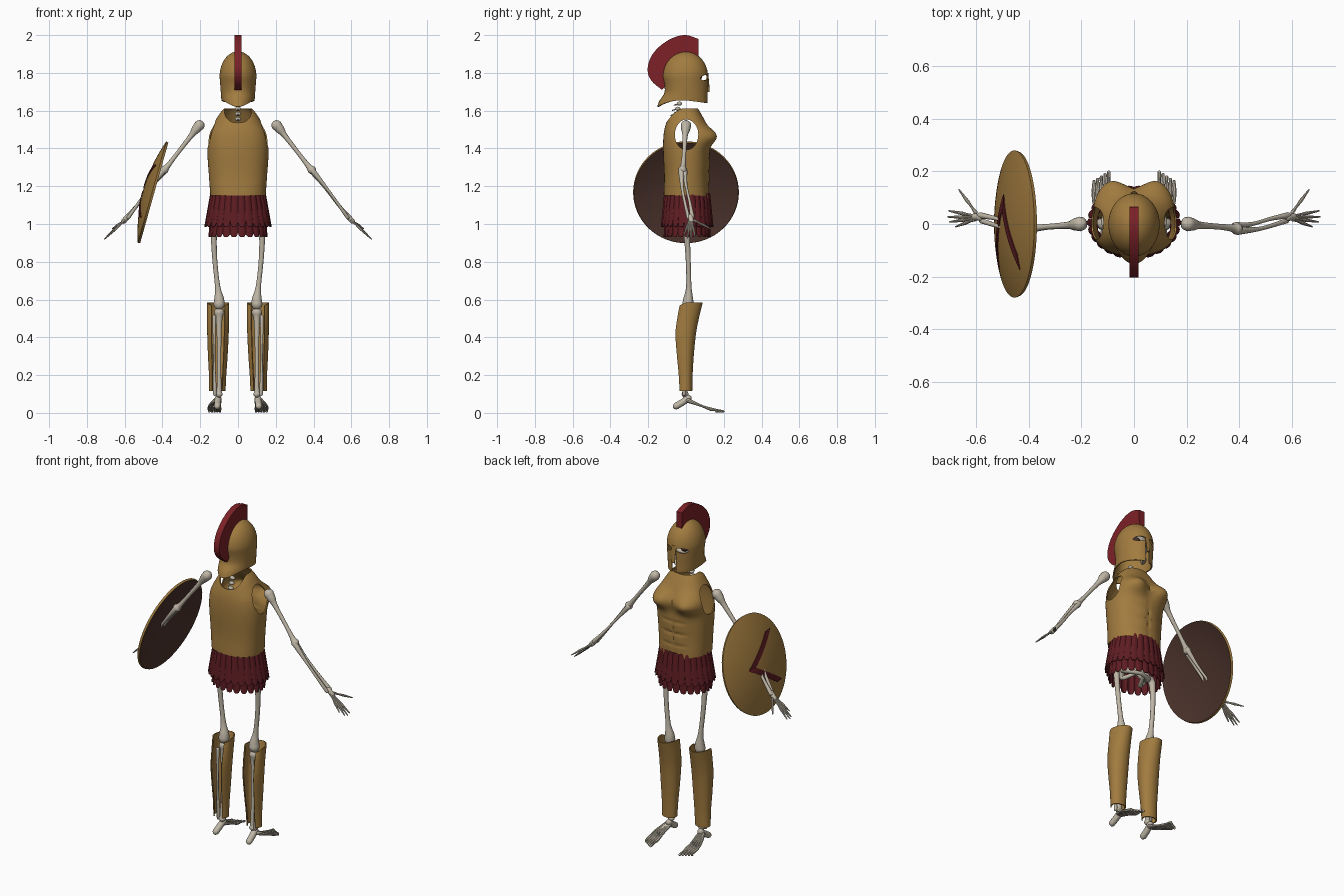
import bpy, bmesh
from math import sin, cos, pi, exp, sqrt, radians
from mathutils import Vector, Matrix

cube = bpy.data.objects.get("Cube")
if cube:
    bpy.data.objects.remove(cube)


def material(name, r, g, b):
    m = bpy.data.materials.new(name)
    m.use_nodes = True
    m.diffuse_color = (r, g, b, 1)
    m.node_tree.nodes["Principled BSDF"].inputs["Base Color"].default_value = (r, g, b, 1)
    return m


BRONZE = material("bronze", .36, .2, .05)
CRIMSON = material("crimson", .2, .015, .02)
MAROON = material("maroon", .11, .012, .016)
BONE = material("bone", .52, .47, .38)
LEATHER = material("dark_leather", .07, .032, .024)


def at(table, z):
    """Smooth interpolation of a table whose first column is the key."""
    n = len(table)
    z = min(max(z, table[0][0]), table[-1][0])
    i = max(k for k in range(n - 1) if table[k][0] <= z)
    a, b, p, q = table[i], table[i + 1], table[max(i - 1, 0)], table[min(i + 2, n - 1)]
    h = b[0] - a[0]
    t = (z - a[0]) / h
    out = []
    for k in range(1, len(a)):
        m0 = h * (b[k] - p[k]) / (b[0] - p[0])
        m1 = h * (q[k] - a[k]) / (q[0] - a[0])
        out.append((2*t**3 - 3*t*t + 1) * a[k] + (t**3 - 2*t*t + t) * m0
                   + (3*t*t - 2*t**3) * b[k] + (t**3 - t*t) * m1)
    return out


def grid(bm, rows, closed=False):
    vs = [[bm.verts.new(p) for p in row] for row in rows]
    n = len(rows[0])
    for r0, r1 in zip(vs, vs[1:]):
        for j in range(n if closed else n - 1):
            k = (j + 1) % n
            bm.faces.new((r0[j], r0[k], r1[k], r1[j]))
    return vs


def bake(ob):
    """Apply modifiers, then fix normals and shading."""
    bpy.context.view_layer.update()
    dg = bpy.context.evaluated_depsgraph_get()
    me = bpy.data.meshes.new_from_object(ob.evaluated_get(dg))
    ob.modifiers.clear()
    ob.data = me
    bm = bmesh.new()
    bm.from_mesh(me)
    bmesh.ops.recalc_face_normals(bm, faces=bm.faces)
    bm.to_mesh(me)
    bm.free()
    me.shade_smooth()
    me.set_sharp_from_angle(angle=radians(40))


def finish(bm, name, mat, thick=0):
    bmesh.ops.remove_doubles(bm, verts=bm.verts, dist=1e-6)
    me = bpy.data.meshes.new(name)
    bm.to_mesh(me)
    bm.free()
    me.materials.append(mat)
    ob = bpy.data.objects.new(name, me)
    bpy.context.scene.collection.objects.link(ob)
    if thick:
        mod = ob.modifiers.new("shell", 'SOLIDIFY')
        mod.thickness, mod.offset = thick, 0
    bake(ob)
    return ob


def cut(ob, kind, loc, rot, scale):
    if kind == "cylinder":
        bpy.ops.mesh.primitive_cylinder_add(vertices=40, radius=1, depth=1, location=loc, rotation=rot)
    else:
        bpy.ops.mesh.primitive_cube_add(size=1, location=loc, rotation=rot)
    cutter = bpy.context.object
    cutter.scale = scale
    cutter.hide_render = True
    cutter.data.materials.append(ob.data.materials[0])
    mod = ob.modifiers.new("hole", 'BOOLEAN')
    mod.operation, mod.solver, mod.object = 'DIFFERENCE', 'EXACT', cutter
    bake(ob)
    bpy.data.objects.remove(cutter)


def bone(bm, pts, side=1, n=10):
    """Round tube with swelling radii and rounded ends; points are x, y, z, radius."""
    table = [(i, *p) for i, p in enumerate(pts)]
    steps = (len(pts) - 1) * 4
    path = [at(table, i / 4) for i in range(steps + 1)]
    path = [(Vector((side * x, y, z)), r) for x, y, z, r in path]
    d0 = (path[0][0] - path[1][0]).normalized()
    d1 = (path[-1][0] - path[-2][0]).normalized()
    (a, ra), (b, rb) = path[0], path[-1]
    ends = ((1, .02), (.87, .5), (.5, .87))
    path = ([(a + d0 * ra * o, ra * f) for o, f in ends] + path
            + [(b + d1 * rb * o, rb * f) for o, f in reversed(ends)])
    rows = []
    for i, (c, r) in enumerate(path):
        d = (path[min(i + 1, len(path) - 1)][0] - path[max(i - 1, 0)][0]).normalized()
        u = d.cross(Vector((.3, 1, .2))).normalized()
        v = d.cross(u)
        rows.append([c + r * (u * cos(2*pi*j/n) + v * sin(2*pi*j/n)) for j in range(n)])
    vs = grid(bm, rows, True)
    bm.faces.new(vs[0])
    bm.faces.new(vs[-1])


def ball(bm, loc, size):
    bmesh.ops.create_uvsphere(bm, u_segments=20, v_segments=12, radius=1,
                              matrix=Matrix.Translation(loc) @ Matrix.Diagonal((*size, 1)))


def power(v, e):
    return (1 if v >= 0 else -1) * abs(v) ** e


# Muscled cuirass: shaped sections with chest and stomach relief
body = [(1.1, .14, .118, .115), (1.15, .143, .118, .115), (1.25, .15, .114, .112), (1.4, .159, .12, .118),
        (1.48, .15, .118, .114), (1.54, .12, .098, .1), (1.585, .092, .075, .082), (1.61, .07, .06, .06)]
rows = []
for i in range(61):
    row = []
    for j in range(128):
        c, s = cos(2*pi*j/128), sin(2*pi*j/128)
        bottom = 1.15 - .035 * max(0, s) ** 8
        top = 1.61 - .075 * max(0, -s) ** 3
        z = bottom + (top - bottom) * i / 60
        w, front, back = at(body, z)
        chest = exp(-((z - 1.465) / .05) ** 2)
        x = w * power(c, .85 - (.45 * chest if s > 0 else 0))
        y = (front if s > 0 else back) * power(s, .85)
        if s > 0:
            y += .042 * chest * exp(-((abs(x) - .085) / .07) ** 2) * min(1, s * 2)
            belly = exp(-(x / .075) ** 4) * exp(-((z - 1.28) / .1) ** 4)
            lines = exp(-(x / .009) ** 2) + sum(exp(-((z - h) / .009) ** 2) for h in (1.21, 1.28, 1.35))
            y += belly * (.007 - .006 * min(lines, 1))
        row.append((x, y, z))
    rows.append(row)
bm = bmesh.new()
grid(bm, rows, True)
cuirass = finish(bm, "cuirass", BRONZE, .007)
cut(cuirass, "cylinder", (0, .003, 1.473), (0, pi/2, 0), (.08, .062, 1))

# Helmet: domed crown, flared neck guard, eye holes and face slot
shell = [(1.61, .08, .106, .152), (1.65, .084, .112, .138), (1.69, .087, .112, .112),
         (1.73, .09, .113, .11), (1.78, .094, .113, .12)]
rows = []
for i in range(41):
    row = []
    for j in range(72):
        c, s = cos(2*pi*j/72), sin(2*pi*j/72)
        low = 1.655 - .015 * max(0, s) - .035 * max(0, -s) ** 3
        z = low + (1.91 - low) * sin(pi / 2 * i / 40)
        w, front, back = at(shell, z)
        f = sqrt(max(0, 1 - (max(0, z - 1.78) / .13) ** 2))
        row.append((w * f * c, (front if s > 0 else back) * f * s, z))
    rows.append(row)
bm = bmesh.new()
grid(bm, rows, True)
helmet = finish(bm, "helmet", BRONZE, .007)
for s in (1, -1):
    cut(helmet, "cylinder", (s * .043, .12, 1.775), (pi/2, s * .15, 0), (.03, .014, .15))
cut(helmet, "cube", (0, .12, 1.68), (0, 0, 0), (.028, .12, .18))
bm = bmesh.new()
grid(bm, [[(x * w, y - abs(x) * .003, z) for x in (-1, 0, 1)]
          for z, w, y in ((1.7, .009, .121), (1.74, .01, .119), (1.8, .014, .114))])
finish(bm, "nose_guard", BRONZE, .008)

# Crest: inner and outer edge in y, z
edge = [(0, .066, 1.885, .065, 1.98), (1, 0, 1.9, 0, 2.0), (2, -.04, 1.895, -.07, 1.985),
        (3, -.08, 1.87, -.14, 1.94), (4, -.105, 1.84, -.188, 1.88), (5, -.112, 1.81, -.203, 1.81),
        (6, -.114, 1.76, -.18, 1.755), (7, -.11, 1.73, -.127, 1.71)]
bm = bmesh.new()
rows = []
for i in range(43):
    a, b, c, d = at(edge, i / 6)
    rows.append([(-.018, a, b), (.018, a, b), (.018, c, d), (-.018, c, d)])
vs = grid(bm, rows, True)
bm.faces.new(vs[0])
bm.faces.new(vs[-1])
finish(bm, "crest", CRIMSON)

# Skirt: two layers of rounded hanging strips
for name, count, z0, z1, r0, r1 in (("skirt_upper_strips", 26, 1.165, .985, (.138, .114), (.17, .132)),
                                    ("skirt_lower_strips", 22, 1.08, .93, (.138, .112), (.148, .117))):
    bm = bmesh.new()
    for k in range(count):
        rows = []
        for i in range(9):
            t = i / 8
            row = []
            for j in range(7):
                u = (j - 3) / 3
                th = 2 * pi * (k + .5 * u * .96) / count
                rx, ry = (p + (q - p) * t + .006 * (1 - u * u) for p, q in zip(r0, r1))
                row.append((rx * cos(th), .006 + ry * sin(th), z0 + (z1 - z0 + .022 * u ** 4) * t))
            rows.append(row)
        grid(bm, rows)
    finish(bm, name, MAROON, .005)

# Limbs and greaves, mirrored
calf = [(.115, .11, .041, .03, .04), (.2, .108, .043, .032, .046), (.3, .107, .049, .038, .058),
        (.42, .106, .054, .05, .068), (.5, .105, .055, .065, .056), (.585, .105, .055, .086, .035)]
for s, side in ((1, "left"), (-1, "right")):
    bm = bmesh.new()
    bone(bm, [(.205, 0, 1.522, .028), (.225, -.002, 1.498, .023), (.25, -.005, 1.465, .014),
              (.32, -.01, 1.375, .011), (.37, -.015, 1.31, .014), (.39, -.018, 1.287, .023)], s, 14)
    bone(bm, [(.385, -.008, 1.285, .015), (.45, 0, 1.205, .008), (.52, .02, 1.115, .008), (.585, .033, 1.04, .012)], s)
    bone(bm, [(.393, -.026, 1.285, .016), (.48, -.018, 1.175, .008), (.58, .012, 1.035, .01)], s)
    finish(bm, side + "_arm_bones", BONE)
    bm = bmesh.new()
    bone(bm, [(.583, .025, 1.04, .014), (.605, .028, 1.015, .014)], s)
    for x, y, z in ((.703, .05, .925), (.707, .027, .92), (.7, .008, .925), (.677, -.01, .945), (.665, .13, .975)):
        a, b = Vector((.603, .02 + y * .2, 1.018)), Vector((x, y, z))
        bone(bm, [(*a.lerp(b, t), r) for t, r in ((0, .008), (.25, .005), (.5, .007), (.75, .005), (1, .003))], s, 8)
    finish(bm, side + "_hand_bones", BONE)

    bm = bmesh.new()
    bone(bm, [(.085, 0, 1.0, .022), (.122, 0, .985, .021), (.128, .005, .93, .016), (.122, .012, .8, .013),
              (.108, .015, .67, .014), (.1, .012, .605, .026), (.1, .01, .575, .03)], s, 14)
    bone(bm, [(.1, .01, .53, .028), (.1, .005, .48, .016), (.1, 0, .3, .011), (.1, -.005, .13, .013),
              (.1, -.005, .1, .019)], s, 12)
    bone(bm, [(.126, -.012, .51, .01), (.126, -.012, .3, .006), (.122, -.01, .1, .01)], s)
    finish(bm, side + "_leg_bones", BONE)
    bm = bmesh.new()
    bone(bm, [(.105, .012, .078, .018), (.108, -.02, .055, .018), (.11, -.052, .036, .018)], s)
    for i in range(5):
        x, y = .096 + .014 * i, .196 - .009 * i
        bone(bm, [(.098 + .006 * i, .012, .065, .012), (x, .08, .038, .006), (x, .13, .02, .009),
                  (x, .16, .015, .006), (x, y, .008, .007)], s, 8)
    finish(bm, side + "_foot_bones", BONE)

    rows = []
    for i in range(31):
        row = []
        for j in range(41):
            th = radians(-52 + 284 * j / 40)
            top = .585 - .02 * max(0, -sin(th))
            z = .115 + (top - .115) * i / 30
            xc, w, front, back = at(calf, z)
            row.append((s * (xc + w * cos(th)), (front if sin(th) > 0 else back) * sin(th), z))
        rows.append(row)
    bm = bmesh.new()
    grid(bm, rows)
    finish(bm, side + "_greave", BRONZE, .006)

# Pelvis, spine and skull
bm = bmesh.new()
for s in (1, -1):
    bone(bm, [(0, -.07, 1.05, .025), (.06, -.06, 1.08, .016), (.11, 0, 1.085, .014), (.1, .045, 1.03, .012)], s)
    bone(bm, [(.05, -.05, 1.06, .02), (.08, 0, .995, .028), (.05, .045, .965, .013), (0, .06, .965, .012)], s)
    bone(bm, [(.08, 0, .99, .02), (.065, -.025, .95, .014), (.03, .04, .96, .01)], s)
finish(bm, "pelvis", BONE)
bm = bmesh.new()
for i in range(23):
    z = 1.07 + .027 * i
    y = -.078 + .05 * max(0, (z - 1.5) / .16)
    ball(bm, (0, y, z), (.016, .014, .011))
    bone(bm, [(0, y, z, .005), (0, y - .028, z - .008, .003)], n=6)
finish(bm, "spine", BONE)
bm = bmesh.new()
ball(bm, (0, -.01, 1.8), (.072, .085, .08))
ball(bm, (0, .045, 1.745), (.045, .04, .035))
bone(bm, [(-.052, 0, 1.74, .009), (-.045, .02, 1.69, .01), (0, .08, 1.675, .013),
          (.045, .02, 1.69, .01), (.052, 0, 1.74, .009)])
finish(bm, "skull", BONE)
bm = bmesh.new()
for s in (1, -1):
    ball(bm, (s * .036, .062, 1.777), (.022, .022, .02))
finish(bm, "eye_sockets", LEATHER)

# Round shield: bronze dome with leather inside and a painted chevron
place = Matrix(((0, .27, -.963, -.455), (-1, 0, 0, 0), (0, .963, .27, 1.168), (0, 0, 0, 1)))


def dome(r):
    return .048 * (1 - (r / .28) ** 2)


bm = bmesh.new()
profile = [(.28 * i / 16, dome(.28 * i / 16)) for i in range(17)]
profile += [(r * .985, h - .012) for r, h in reversed(profile)]
grid(bm, [[(r * cos(2*pi*j/64), r * sin(2*pi*j/64), h) for j in range(64)] for r, h in profile], True)
shield = finish(bm, "shield", BRONZE)
shield.data.materials.append(LEATHER)
for p in shield.data.polygons:
    p.material_index = int(p.normal.z < -.5)
shield.matrix_world = place
bm = bmesh.new()
for s in (1, -1):
    rows = []
    for i in range(17):
        t = i / 16
        line = [(-.085 + .23 * t + .028 * u, s * .145 * t) for u in (-1, -.5, 0, .5, 1)]
        rows.append([(a, b, dome(sqrt(a * a + b * b)) + .002) for a, b in line])
    grid(bm, rows)
finish(bm, "shield_chevron", MAROON, .004).matrix_world = place
